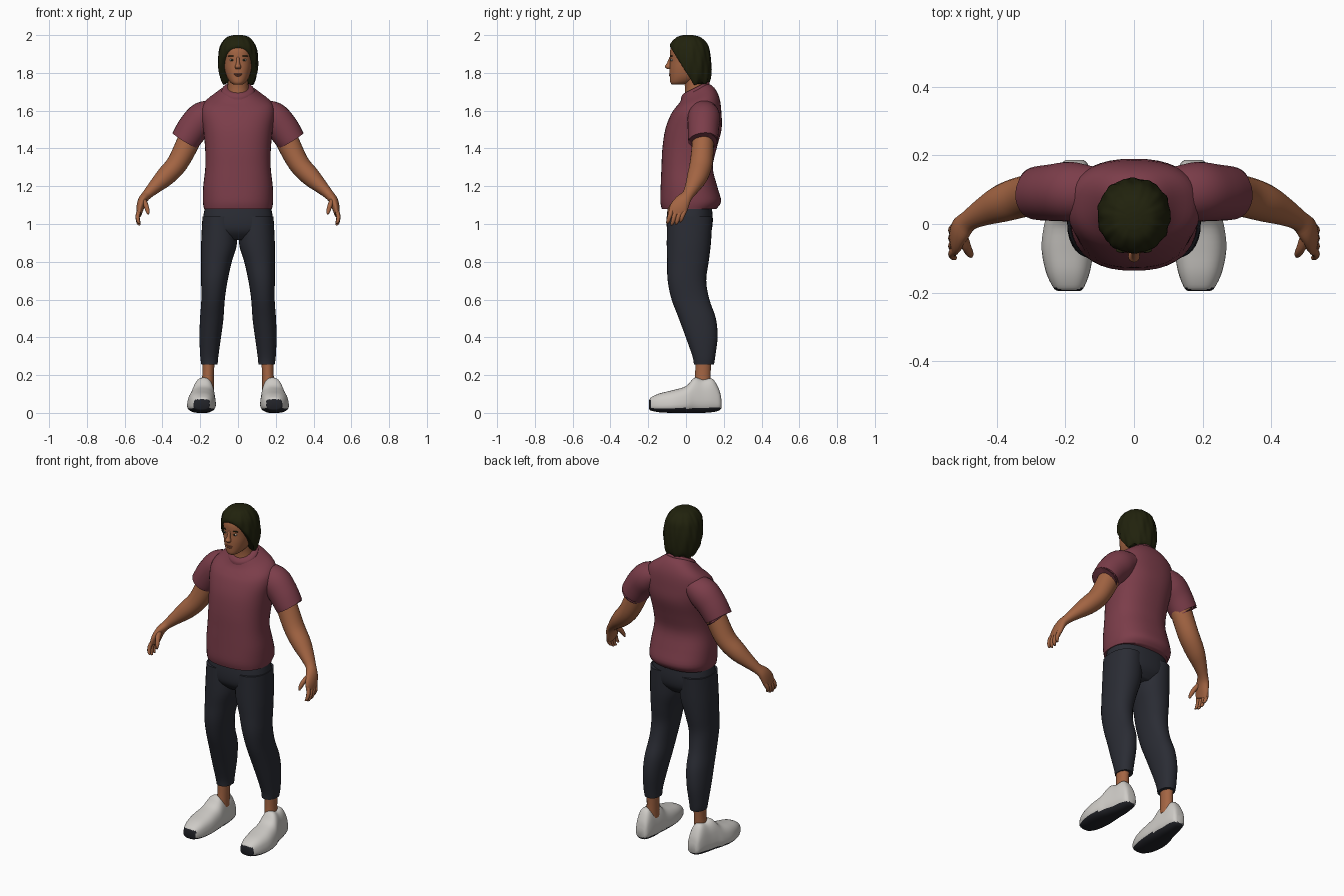
import bpy, bmesh, math
from mathutils import Vector, Matrix


def colour(name, r, g, b):
    m = bpy.data.materials.new(name)
    m.diffuse_color = (r, g, b, 1)
    return m


SKIN = colour("skin", 0.37, 0.13, 0.056)
HAIR = colour("dark_hair", 0.015, 0.016, 0.004)
SHIRT = colour("maroon_cloth", 0.20, 0.047, 0.068)
PANTS = colour("charcoal_cloth", 0.023, 0.025, 0.034)
SHOE = colour("off_white", 0.62, 0.60, 0.57)
SOLE = colour("black_rubber", 0.016, 0.017, 0.022)
WHITE = colour("eye_white", 0.55, 0.50, 0.45)
LIP = colour("lip", 0.23, 0.07, 0.04)


def finish(name, bm, mats, mirror=False, angle=50):
    bmesh.ops.recalc_face_normals(bm, faces=bm.faces)
    me = bpy.data.meshes.new(name)
    bm.to_mesh(me)
    bm.free()
    for m in mats:
        me.materials.append(m)
    for p in me.polygons:
        p.use_smooth = True
    me.set_sharp_from_angle(angle=math.radians(angle))
    ob = bpy.data.objects.new(name, me)
    bpy.context.collection.objects.link(ob)
    if mirror:
        mod = ob.modifiers.new("mirror", 'MIRROR')
        mod.use_mirror_merge = False
    return ob


def smooth_rings(rings, steps):
    """Catmull-Rom interpolation between cross-sections."""
    out = []
    n = len(rings)
    for i in range(n - 1):
        p0, p1, p2, p3 = (rings[max(0, min(n - 1, i + k))] for k in (-1, 0, 1, 2))
        for s in range(steps):
            t = s / steps
            out.append([0.5 * (2 * b + (c - a) * t + (2 * a - 5 * b + 4 * c - d) * t * t
                               + (3 * b - a - 3 * c + d) * t ** 3)
                        for a, b, c, d in zip(p0, p1, p2, p3)])
    out.append(list(rings[-1]))
    return out


def loft(rings, mode='level', power=2.0, seg=28, steps=4):
    """Rings are (x, y, z, radius a, radius b, tilt)."""
    rs = smooth_rings(rings, steps)
    bm = bmesh.new()
    loops = []
    for i, (x, y, z, a, b, tilt) in enumerate(rs):
        if mode == 'level':
            u, v = Vector((1, 0, 0)), Vector((0, 1, tilt))
        elif mode == 'upright':
            u, v = Vector((1, 0, 0)), Vector((0, tilt, 1))
        else:
            t = Vector(rs[min(i + 1, len(rs) - 1)][:3]) - Vector(rs[max(i - 1, 0)][:3])
            u = t.cross(Vector((0, 1, 0))).normalized()
            v = u.cross(t).normalized()
        loop = []
        for k in range(seg):
            ang = 2 * math.pi * k / seg
            c, s = math.cos(ang), math.sin(ang)
            pu = math.copysign(abs(c) ** (2 / power), c) * a
            pv = math.copysign(abs(s) ** (2 / power), s) * b
            loop.append(bm.verts.new(Vector((x, y, z)) + u * pu + v * pv))
        loops.append(loop)
    for l0, l1 in zip(loops, loops[1:]):
        for k in range(seg):
            j = (k + 1) % seg
            bm.faces.new((l0[k], l0[j], l1[j], l1[k]))
    bm.faces.new(loops[0])
    bm.faces.new(loops[-1])
    return bm


def span(z, front, back, rx, xc=0.0, tilt=0.0):
    """Level ring from its front and back limits."""
    return (xc, (front + back) / 2, z, rx, (back - front) / 2, tilt)


def ellipsoid(name, centre, radii, mat, mirror=False):
    bm = bmesh.new()
    bmesh.ops.create_uvsphere(bm, u_segments=16, v_segments=10, radius=1,
                              matrix=Matrix.Translation(centre) @ Matrix.Diagonal((*radii, 1)))
    return finish(name, bm, [mat], mirror)


# Shirt body, sleeves and collar
finish("shirt_body", loft([
    span(1.08, -.128, .160, .180), span(1.12, -.136, .186, .186),
    span(1.20, -.134, .165, .184), span(1.30, -.130, .142, .173),
    span(1.40, -.125, .162, .174), span(1.50, -.110, .188, .184),
    span(1.58, -.080, .188, .195), span(1.64, -.055, .178, .180, 0, .2),
    span(1.685, -.030, .150, .118, 0, .4), span(1.715, -.015, .112, .074, 0, .5)],
    power=2.4, seg=40), [SHIRT])
finish("sleeve", loft([
    (.11, .095, 1.60, .060, .070, 0), (.18, .095, 1.565, .086, .086, 0),
    (.235, .092, 1.51, .084, .083, 0), (.276, .09, 1.45, .078, .079, 0),
    (.280, .09, 1.444, .076, .077, 0)], 'path'), [SHIRT], True)
finish("collar", loft([
    (0, .05, 1.697, .088, .076, .5), (0, .05, 1.712, .085, .074, .5),
    (0, .05, 1.722, .073, .064, .5)], seg=32), [SHIRT])

# Trousers
finish("trouser_hips", loft([
    span(1.10, -.095, .135, .172), span(1.02, -.103, .142, .186),
    span(.96, -.095, .132, .175), span(.915, -.055, .095, .120)],
    power=2.4, seg=36), [PANTS])
finish("trouser_leg", loft([
    span(1.04, -.100, .140, .090, .098), span(.90, -.102, .132, .095, .100),
    span(.80, -.100, .120, .081, .114), span(.70, -.097, .107, .070, .125),
    span(.60, -.076, .124, .062, .132), span(.50, -.038, .158, .062, .139),
    span(.40, -.001, .167, .057, .147), span(.30, .034, .155, .048, .152),
    span(.255, .042, .148, .043, .151)], power=2.2), [PANTS], True)

# Ankles and shoes
finish("ankle", loft([
    span(.29, .050, .135, .033, .157), span(.20, .048, .130, .031, .158),
    span(.12, .040, .130, .034, .162)]), [SKIN], True)


def shoe_ring(y, xc, half, low, high):
    return (xc, y, (low + high) / 2, half, (high - low) / 2, 0)


bm = loft([
    shoe_ring(-.195, .190, .034, .020, .066), shoe_ring(-.185, .191, .046, .012, .082),
    shoe_ring(-.14, .193, .066, .003, .103), shoe_ring(-.07, .194, .079, 0, .120),
    shoe_ring(.00, .190, .076, 0, .142), shoe_ring(.045, .184, .069, 0, .186),
    shoe_ring(.09, .179, .061, 0, .176), shoe_ring(.14, .175, .053, .004, .180),
    shoe_ring(.175, .173, .041, .012, .125), shoe_ring(.187, .173, .026, .025, .075)],
    'upright', power=2.7, seg=36)
for v in bm.verts:
    v.co.x = .180 + (v.co.x - .180) * (1.06 - 2.0 * v.co.z)
bmesh.ops.recalc_face_normals(bm, faces=bm.faces)
for f in bm.faces:
    c = f.calc_center_median()
    under = f.normal.z < -.45 and c.z < .035
    toe = f.normal.y < -.55 and c.y < -.16 and c.z < .072
    f.material_index = 1 if under or toe else 0
finish("shoe", bm, [SHOE, SOLE], True)

# Arms with palms, fingers and thumbs
finish("arm", loft([
    (.22, .095, 1.53, .060, .060, 0), (.265, .09, 1.43, .061, .058, 0),
    (.322, .08, 1.32, .056, .060, 0), (.385, .06, 1.25, .051, .055, 0),
    (.440, .035, 1.197, .037, .041, 0), (.482, .01, 1.155, .026, .031, 0),
    (.505, -.015, 1.125, .024, .040, 0), (.518, -.038, 1.085, .020, .048, 0),
    (.524, -.052, 1.050, .013, .043, 0)], 'path', seg=24), [SKIN], True)
for i, length in enumerate((.058, .068, .064, .050)):
    y = -.086 + .023 * i
    finish("finger_%d" % (i + 1), loft([
        (.521, y + .012, 1.075, .011, .012, 0), (.531, y, 1.072 - length * .5, .011, .012, 0),
        (.528, y - .009, 1.067 - length * .9, .009, .010, 0),
        (.519, y - .014, 1.062 - length, .004, .005, 0)],
        'path', seg=10, steps=3), [SKIN], True)
finish("thumb", loft([
    (.503, -.030, 1.130, .016, .018, 0), (.488, -.068, 1.100, .013, .015, 0),
    (.479, -.086, 1.072, .011, .011, 0), (.475, -.094, 1.052, .005, .005, 0)],
    'path', seg=12), [SKIN], True)

# Neck, head and nose
finish("neck", loft([
    (0, .05, 1.64, .066, .060, 0), (0, .05, 1.72, .055, .055, 0),
    (0, .04, 1.80, .054, .060, 0)]), [SKIN])
finish("head", loft([
    span(1.738, -.074, -.020, .022), span(1.750, -.083, .030, .041),
    span(1.78, -.086, .080, .060), span(1.82, -.087, .100, .071),
    span(1.86, -.085, .110, .076), span(1.92, -.084, .112, .079),
    span(1.96, -.064, .100, .068), span(1.982, -.030, .060, .036)],
    power=2.2, seg=40), [SKIN])
finish("nose", loft([
    (0, -.080, 1.885, .007, .007, 0), (0, -.090, 1.850, .010, .012, 0),
    (0, -.094, 1.833, .017, .018, 0), (0, -.089, 1.820, .012, .010, 0)], seg=16), [SKIN])

# Facial details
ellipsoid("eye", (.032, -.075, 1.868), (.013, .008, .006), WHITE, True)
ellipsoid("iris", (.032, -.0805, 1.868), (.0055, .004, .0055), HAIR, True)
ellipsoid("eyebrow", (.034, -.077, 1.889), (.019, .007, .0035), HAIR, True)
ellipsoid("upper_lip", (0, -.083, 1.794), (.022, .008, .004), LIP)
ellipsoid("lower_lip", (0, -.082, 1.786), (.018, .009, .005), LIP)

# Hair: wavy locks, with the front cut back along a slope to open the face
bm = loft([
    span(2.0, -.015, .035, .022), span(1.988, -.050, .078, .060),
    span(1.95, -.082, .115, .090), span(1.90, -.086, .128, .103),
    span(1.85, -.080, .133, .106), span(1.80, -.070, .133, .101),
    span(1.765, -.050, .128, .091), span(1.745, -.035, .118, .080)],
    power=2.1, seg=72, steps=5)
for v in bm.verts:
    x, y, z = v.co.x, v.co.y - .02, v.co.z
    ang = math.atan2(x, y)
    wave = 1 + .018 * math.sin(11 * ang + 22 * z) + .012 * math.sin(19 * ang - 30 * z)
    v.co.x, v.co.y = x * wave, y * wave + .02
    if z < 1.80:
        v.co.z += .008 * math.sin(9 * ang) * (1.80 - z) / .055
    v.co.y = max(v.co.y, -.035 - (v.co.z - 1.86) * .63)
finish("hair", bm, [HAIR], angle=60)
